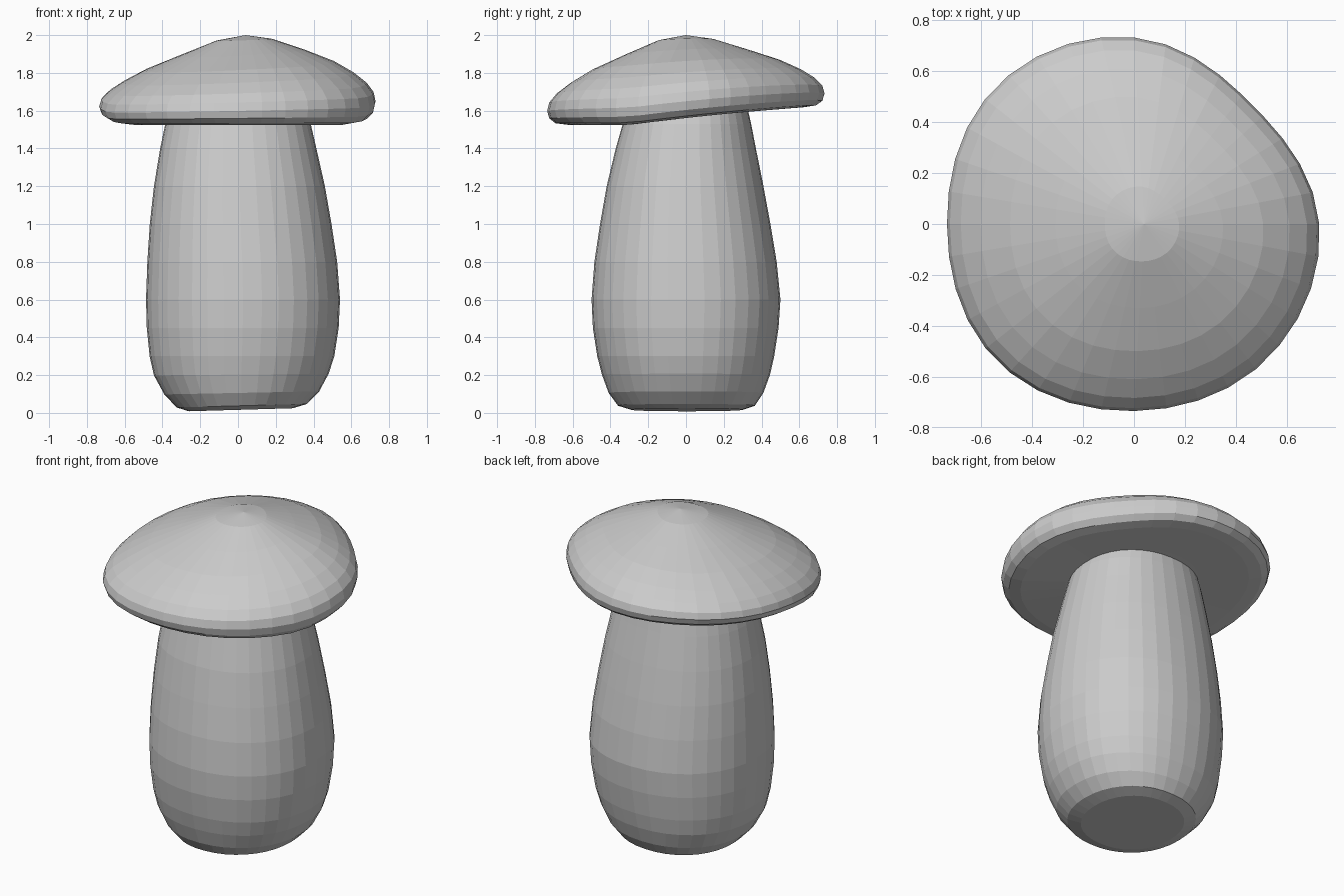
import bpy
import bmesh
from math import sin, cos, pi, copysign

if "Cube" in bpy.data.objects:
    bpy.data.objects.remove(bpy.data.objects["Cube"])

SEG = 36


def loft(name, rings, start=None):
    """Skin closed rings from bottom to top; cap the ends or close on an apex."""
    bm = bmesh.new()
    loops = [[bm.verts.new(p) for p in ring] for ring in rings]
    for a, b in zip(loops, loops[1:]):
        for i in range(SEG):
            j = (i + 1) % SEG
            bm.faces.new((a[i], a[j], b[j], b[i]))
    bm.faces.new(loops[0][::-1])
    if start:
        apex = bm.verts.new(start)
        for i in range(SEG):
            bm.faces.new((loops[-1][i], loops[-1][(i + 1) % SEG], apex))
    else:
        bm.faces.new(loops[-1])
    bmesh.ops.recalc_face_normals(bm, faces=bm.faces)
    mesh = bpy.data.meshes.new(name)
    bm.to_mesh(mesh)
    bm.free()
    obj = bpy.data.objects.new(name, mesh)
    bpy.context.collection.objects.link(obj)
    return obj


# Stem: bulging rounded-square sections (z, left, right, front, back)
sections = [
    (0.008, -0.26, 0.29, -0.29, 0.30),
    (0.03, -0.325, 0.365, -0.36, 0.365),
    (0.10, -0.39, 0.43, -0.41, 0.41),
    (0.20, -0.445, 0.48, -0.445, 0.445),
    (0.30, -0.468, 0.51, -0.47, 0.467),
    (0.45, -0.483, 0.533, -0.493, 0.49),
    (0.60, -0.487, 0.54, -0.50, 0.50),
    (0.80, -0.48, 0.525, -0.485, 0.48),
    (1.00, -0.467, 0.495, -0.455, 0.447),
    (1.20, -0.445, 0.46, -0.42, 0.41),
    (1.40, -0.412, 0.415, -0.372, 0.37),
    (1.53, -0.385, 0.385, -0.335, 0.345),
    (1.64, -0.35, 0.345, -0.30, 0.32),
]
stem_rings = []
for z, x0, x1, y0, y1 in sections:
    ring = []
    for i in range(SEG):
        a = 2 * pi * i / SEG
        c, s = cos(a), sin(a)
        x = (x0 + x1) / 2 + (x1 - x0) / 2 * copysign(abs(c) ** 0.93, c)
        y = (y0 + y1) / 2 + (y1 - y0) / 2 * copysign(abs(s) ** 0.93, s)
        tilt = 0.03 * (x + 0.28) * max(0, 1 - z / 0.3)
        ring.append((x, y, z + tilt))
    stem_rings.append(ring)
loft("stem", stem_rings)

# Cap: uneven round outline, tilted underside, cone-like top with a round rim
outline = [0.728, 0.66, 0.733, 0.765, 0.735, 0.762, 0.735, 0.745]
profile = [(0.5, 0.0), (0.85, 0.0), (0.94, 0.02), (0.985, 0.08), (1.0, 0.17),
           (0.985, 0.27), (0.93, 0.375), (0.83, 0.495), (0.68, 0.635),
           (0.45, 0.79), (0.2, 0.945)]
apex = (0.04, 0.0, 2.0)


def cap_radius(a):
    t = a / (2 * pi) * 8
    k = int(t) % 8
    f = t - int(t)
    p, q, r, s = (outline[(k + d) % 8] for d in (-1, 0, 1, 2))
    return q + 0.5 * f * (r - p + f * (2 * p - 5 * q + 4 * r - s
                                      + f * (3 * (q - r) + s - p)))


def underside(y):
    t = min(1, max(0, (y + 0.3) / 0.95))
    return 1.525 + 0.095 * t * (1.3 - 0.3 * t)


cap_rings = []
for f, h in profile:
    ring = []
    for i in range(SEG):
        a = 2 * pi * i / SEG
        r = cap_radius(a) * f
        x = r * cos(a) + apex[0] * (1 - f)
        y = r * sin(a)
        low = underside(y)
        lean = 0.1 * (cos(a) + 0.5 * sin(a)) * h * (1 - h)
        ring.append((x, y, low + (2.0 - low) * h + lean))
    cap_rings.append(ring)
loft("cap", cap_rings, apex)
